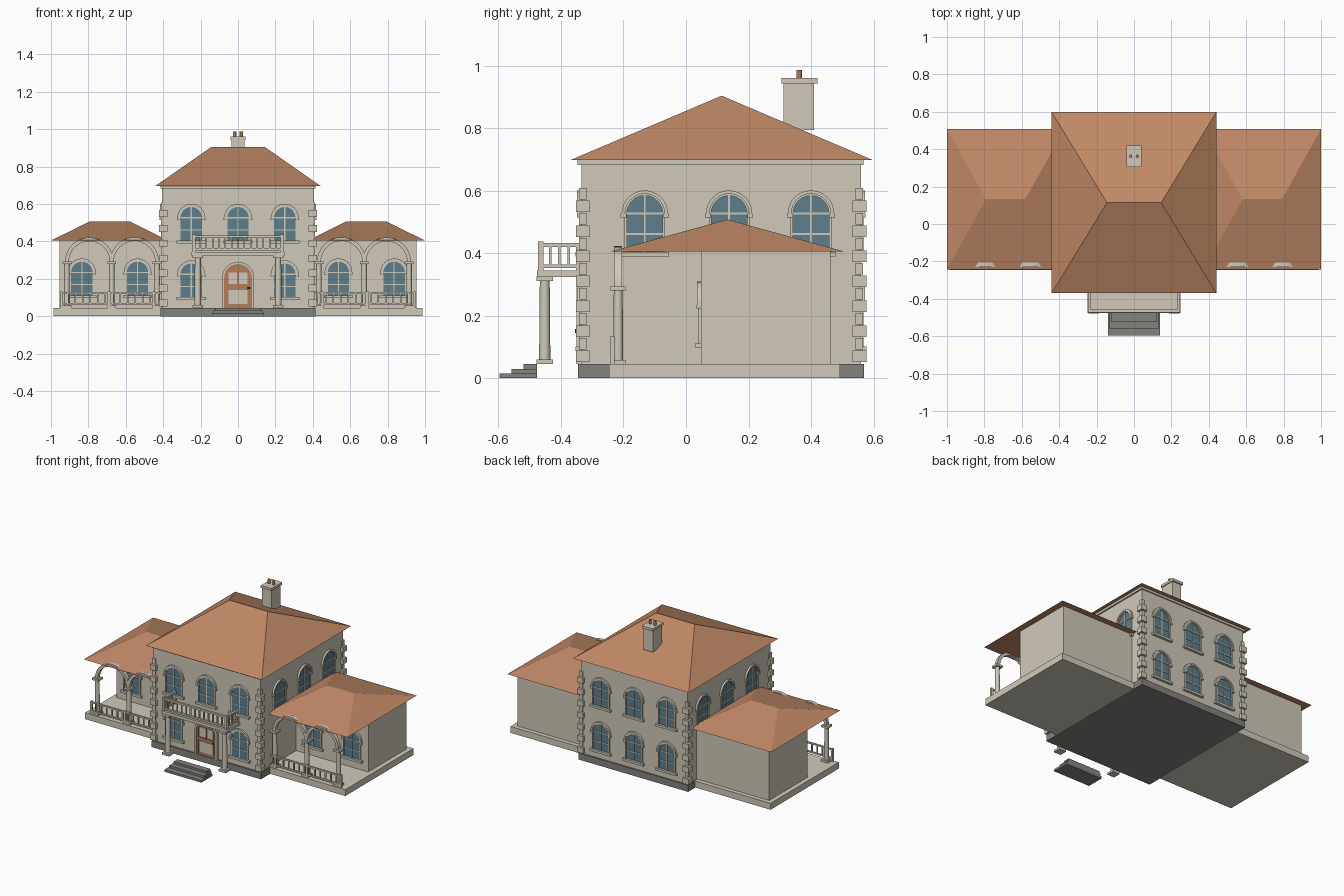
import bpy, bmesh
from math import sin, cos, pi
from mathutils import Matrix

if "Cube" in bpy.data.objects:
    bpy.data.objects.remove(bpy.data.objects["Cube"])


def material(name, rgb):
    m = bpy.data.materials.new(name)
    m.use_nodes = True
    m.diffuse_color = (*rgb, 1)
    bsdf = m.node_tree.nodes["Principled BSDF"]
    bsdf.inputs["Base Color"].default_value = (*rgb, 1)
    bsdf.inputs["Roughness"].default_value = 0.8
    return m


PLASTER = material("cream_plaster", (0.63, 0.59, 0.49))
TILE = material("terracotta_tile", (0.53, 0.25, 0.135))
GLASS = material("blue_glass", (0.11, 0.21, 0.26))
STONE = material("grey_stone", (0.23, 0.225, 0.21))
WOOD = material("brown_wood", (0.46, 0.2, 0.1))
METAL = material("dark_metal", (0.04, 0.035, 0.03))


class Part:
    """Collects shapes in one mesh, one material slot per colour."""

    def __init__(self, name, *mats):
        self.name, self.mats, self.bm = name, mats, bmesh.new()

    def faces(self, points, quads, mat=0):
        vs = [self.bm.verts.new(p) for p in points]
        for q in quads:
            self.bm.faces.new([vs[i] for i in q]).material_index = mat

    def box(self, x0, x1, y0, y1, z0, z1, mat=0):
        pts = [(x, y, z) for x in (x0, x1) for y in (y0, y1) for z in (z0, z1)]
        self.faces(pts, [(0, 1, 3, 2), (4, 6, 7, 5), (0, 4, 5, 1),
                         (2, 3, 7, 6), (0, 2, 6, 4), (1, 5, 7, 3)], mat)

    def block(self, x, y, z0, z1, half, mat=0):
        self.box(x - half, x + half, y - half, y + half, z0, z1, mat)

    def cylinder(self, x, y, z0, z1, r, top=None, mat=0):
        new = bmesh.ops.create_cone(
            self.bm, cap_ends=True, segments=16, radius1=r, radius2=top or r,
            depth=z1 - z0, matrix=Matrix.Translation((x, y, (z0 + z1) / 2)))
        for f in {f for v in new["verts"] for f in v.link_faces}:
            f.material_index = mat

    def column(self, x, y, z0, z1, r):
        half = r * 1.5
        self.block(x, y, z0, z0 + 0.014, half)
        self.cylinder(x, y, z0 + 0.014, z1 - 0.014, r, r * 0.88)
        self.block(x, y, z1 - 0.014, z1, half)

    def arch(self, x, z, r0, r1, y0, y1, leg=0, mat=0, n=16):
        """Half ring, with straight legs if leg is above zero."""
        path = [(cos(pi * i / n), sin(pi * i / n), z) for i in range(n + 1)]
        if leg:
            path = [(1, 0, z - leg)] + path + [(-1, 0, z - leg)]
        pts = [(x + c * r, y, h + s * r) for c, s, h in path
               for r, y in ((r0, y0), (r1, y0), (r1, y1), (r0, y1))]
        last = 4 * (len(path) - 1)
        quads = [(k + j, k + (j + 1) % 4, k + 4 + (j + 1) % 4, k + 4 + j)
                 for k in range(0, last, 4) for j in range(4)]
        self.faces(pts, quads + [(0, 1, 2, 3), tuple(last + j for j in range(4))], mat)

    def arched_plate(self, r, z0, spring, y, mat=0, n=16):
        edge = [(r, y, z0)] + [(r * cos(pi * i / n), y, spring + r * sin(pi * i / n))
                               for i in range(n + 1)] + [(-r, y, z0)]
        self.faces(edge, [range(len(edge))], mat)

    def hip(self, x0, x1, y0, y1, z0, z1, ridge):
        pts = [(x0, y0, z0), (x1, y0, z0), (x1, y1, z0), (x0, y1, z0)]
        mx, my = (x0 + x1) / 2, (y0 + y1) / 2
        pts += [(mx - ridge, my, z1), (mx + ridge, my, z1)]
        self.faces(pts, [(0, 1, 5, 4), (1, 2, 5), (2, 3, 4, 5), (3, 0, 4), (3, 2, 1, 0)])

    def done(self, smooth=False):
        bmesh.ops.recalc_face_normals(self.bm, faces=self.bm.faces)
        mesh = bpy.data.meshes.new(self.name)
        self.bm.to_mesh(mesh)
        self.bm.free()
        for m in self.mats:
            mesh.materials.append(m)
        ob = bpy.data.objects.new(self.name, mesh)
        bpy.context.collection.objects.link(ob)
        if smooth:
            bpy.ops.object.select_all(action="DESELECT")
            ob.select_set(True)
            bpy.context.view_layer.objects.active = ob
            bpy.ops.object.shade_smooth_by_angle()
        return ob


# Main block: plinth, walls, cornice, roof
p = Part("main_plinth", STONE)
p.box(-0.415, 0.415, -0.345, 0.57, 0, 0.045)
p.done()
p = Part("main_walls", PLASTER)
p.box(-0.405, 0.405, -0.335, 0.56, 0.045, 0.685)
p.box(-0.415, 0.415, -0.347, 0.568, 0.683, 0.7)
p.done()
p = Part("main_roof", TILE)
p.hip(-0.44, 0.44, -0.37, 0.598, 0.698, 0.904, 0.145)
p.done()

# Corner quoins, alternating large and small blocks
p = Part("corner_quoins", PLASTER)
for x in (-0.4, 0.4):
    for y in (-0.33, 0.555):
        for i in range(14):
            z = 0.052 + i * 0.04
            p.block(x, y, z, z + 0.037, 0.012 if i % 2 else 0.022)
p.done()

# Chimney with two pots
p = Part("chimney", PLASTER, WOOD)
p.box(-0.035, 0.035, 0.312, 0.41, 0.795, 0.945)
p.box(-0.041, 0.041, 0.305, 0.42, 0.943, 0.96)
for x in (-0.018, 0.018):
    p.cylinder(x, 0.362, 0.958, 0.987, 0.009, mat=1)
p.done(True)

# Arched window, built once facing the front with its sill at z = 0
p = Part("window", PLASTER, GLASS)
R, SPRING = 0.06, 0.135
p.arched_plate(R, 0.01, SPRING, -0.003, 1)
p.arch(0, SPRING, R - 0.003, R + 0.005, -0.008, 0.002, leg=0.13)
p.arch(0, SPRING, R + 0.003, R + 0.014, -0.013, 0.002)
for s in (-1, 1):
    p.box(s * (R - 0.002), s * (R + 0.017), -0.014, 0.002, SPRING - 0.012, SPRING)
p.box(-0.078, 0.078, -0.018, 0.002, -0.003, 0.012)
p.box(-0.003, 0.003, -0.007, 0, 0.01, SPRING + R)
for z in (0.07, SPRING):
    p.box(-R, R, -0.007, 0, z - 0.003, z + 0.003)
window = p.done(True)

LOW, HIGH = 0.09, 0.392
places = [("front_window", x, -0.335, z, 0) for x in (-0.25, 0, 0.25)
          for z in (LOW, HIGH) if x or z == HIGH]
places += [("back_window", x, 0.56, z, pi) for x in (-0.25, 0, 0.25) for z in (LOW, HIGH)]
places += [("side_window", s * 0.405, y, HIGH, s * pi / 2)
           for s in (-1, 1) for y in (-0.132, 0.138, 0.4)]
places += [("wing_window", s * x, 0.048, 0.1, 0) for s in (-1, 1) for x in (0.537, 0.835)]
for i, (name, x, y, z, turn) in enumerate(places):
    ob = window if i == 0 else window.copy()
    ob.name = name
    if i:
        bpy.context.collection.objects.link(ob)
    ob.location, ob.rotation_euler = (x, y, z), (0, 0, turn)

# Front door with pale panels and a surround
p = Part("front_door", WOOD, PLASTER, METAL)
p.arched_plate(0.074, 0.045, 0.205, -0.339)
p.arch(0, 0.205, 0.062, 0.075, -0.346, -0.335, leg=0.16)
p.arch(0, 0.205, 0.074, 0.086, -0.35, -0.334, leg=0.16, mat=1)
p.box(-0.062, 0.062, -0.345, -0.336, 0.15, 0.165)
for z0, z1 in ((0.065, 0.14), (0.172, 0.235)):
    p.box(-0.05, 0.05, -0.343, -0.337, z0, z1, 1)
p.box(-0.005, 0.005, -0.346, -0.336, 0.172, 0.235)
p.cylinder(0.057, -0.349, 0.145, 0.157, 0.006, mat=2)
p.done(True)

# Front steps
p = Part("front_steps", STONE)
for i, y in enumerate((-0.597, -0.558, -0.52)):
    w = 0.14 - i * 0.008
    p.box(-w, w, y, -0.477, i * 0.015, (i + 1) * 0.015)
p.done()

# Balcony on two columns
p = Part("balcony", PLASTER)
p.box(-0.248, 0.248, -0.476, -0.335, 0.324, 0.345)
for s in (-1, 1):
    p.column(s * 0.215, -0.452, 0.046, 0.325, 0.018)
    p.block(s * 0.237, -0.465, 0.345, 0.437, 0.009)
    p.block(s * 0.237, -0.345, 0.345, 0.43, 0.007)
    for z in (0.352, 0.42):
        p.box(s * 0.23, s * 0.244, -0.465, -0.335, z, z + 0.012)
    for i in range(1, 4):
        p.block(s * 0.237, -0.465 + i * 0.03, 0.36, 0.425, 0.004)
for z in (0.352, 0.42):
    p.box(-0.237, 0.237, -0.472, -0.458, z, z + 0.012)
for i in range(1, 14):
    p.block(-0.237 + i * 0.474 / 14, -0.465, 0.36, 0.425, 0.004)
p.done(True)

# Side wings, each with an arcaded porch
COLUMNS = (0.432, 0.675, 0.915)
for s, side in ((1, "left"), (-1, "right")):
    p = Part(side + "_wing_walls", PLASTER)
    p.box(s * 0.41, s * 0.987, -0.247, 0.493, 0.001, 0.045)
    p.box(s * 0.4, s * 0.955, 0.048, 0.463, 0.045, 0.406)
    p.done()

    p = Part(side + "_wing_roof", TILE)
    x0, x1 = sorted((s * 0.372, s))
    p.hip(x0, x1, -0.243, 0.508, 0.405, 0.508, 0.105)
    p.done()

    p = Part(side + "_arcade", PLASTER)
    for x in COLUMNS:
        p.column(s * x, -0.217, 0.045, 0.294, 0.016)
    for a, b in zip(COLUMNS, COLUMNS[1:]):
        r = (b - a) / 2
        p.arch(s * (a + b) / 2, 0.292, r - 0.011, r + 0.009, -0.23, -0.205, n=24)
    p.done(True)

    p = Part(side + "_porch_railing", PLASTER)
    for z in (0.06, 0.12):
        p.box(s * 0.415, s * 0.95, -0.241, -0.231, z, z + 0.01)
    for x in (0.45, 0.69, 0.945):
        p.block(s * x, -0.236, 0.045, 0.133, 0.007)
    for i in range(13):
        p.block(s * (0.43 + i * 0.04), -0.236, 0.065, 0.125, 0.004)
    p.done()
